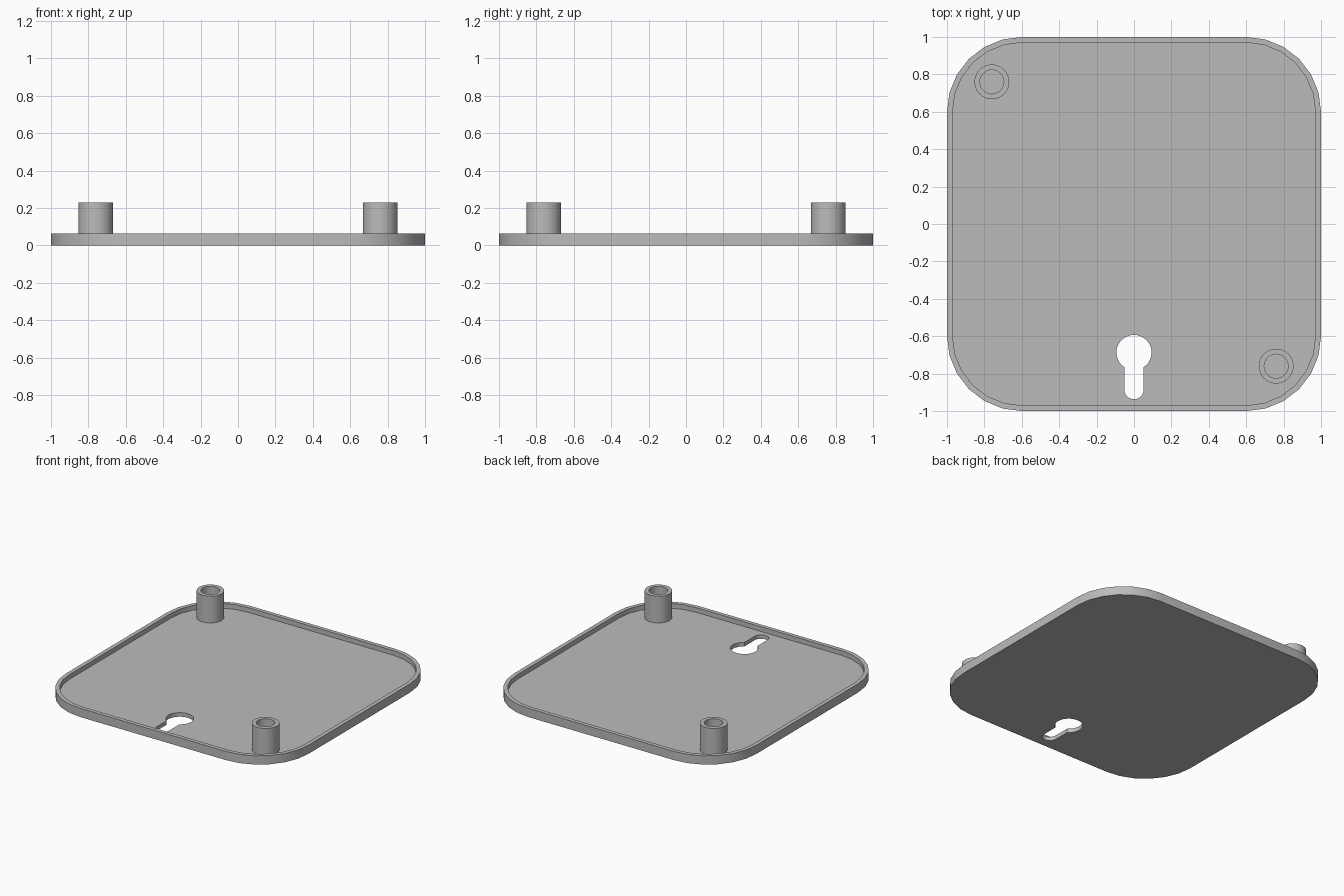
import bpy, bmesh
from math import sin, cos, pi, radians, sqrt, asin

if "Cube" in bpy.data.objects:
    bpy.data.objects.remove(bpy.data.objects["Cube"])

RIM, FLOOR, POST, WALL = 0.065, 0.03, 0.23, 0.03

grey = bpy.data.materials.new("plain grey")
grey.diffuse_color = (0.5, 0.5, 0.5, 1)
grey.use_nodes = True
grey.node_tree.nodes["Principled BSDF"].inputs["Base Color"].default_value = (0.5, 0.5, 0.5, 1)


def arc(cx, cy, r, start, end, steps):
    angles = [start + (end - start) * i / steps for i in range(steps + 1)]
    return [(cx + r * cos(a), cy + r * sin(a)) for a in angles]


def rounded_square(half, r):
    c = half - r
    points = []
    for k, (sx, sy) in enumerate([(1, 1), (-1, 1), (-1, -1), (1, -1)]):
        points += arc(sx * c, sy * c, r, k * pi / 2, (k + 1) * pi / 2, 6)
    return points


def keyhole(cy, r, slot_y, slot_r):
    # round head joined to a narrower slot with a round end
    a = asin(slot_r / r)
    return (arc(0, cy, r, -pi / 2 + a, 1.5 * pi - a, 28)
            + arc(0, slot_y, slot_r, pi, 2 * pi, 12))


def ring(bm, points, z):
    verts = [bm.verts.new((x, y, z)) for x, y in points]
    edges = [bm.edges.new((v, verts[i - 1])) for i, v in enumerate(verts)]
    return verts, edges


def bridge(bm, a, b):
    for i in range(len(a[0])):
        bm.faces.new((a[0][i - 1], a[0][i], b[0][i], b[0][i - 1]))


def finish(bm, name):
    bmesh.ops.recalc_face_normals(bm, faces=bm.faces[:])
    mesh = bpy.data.meshes.new(name)
    bm.to_mesh(mesh)
    bm.free()
    mesh.materials.append(grey)
    obj = bpy.data.objects.new(name, mesh)
    bpy.context.collection.objects.link(obj)
    bpy.ops.object.select_all(action="DESELECT")
    obj.select_set(True)
    bpy.context.view_layer.objects.active = obj
    bpy.ops.object.shade_smooth_by_angle(angle=radians(30))
    return obj


# Shallow tray with a raised rim and a hanging keyhole
bm = bmesh.new()
outer, inner = rounded_square(1, 0.4), rounded_square(1 - WALL, 0.4 - WALL)
slot = keyhole(-0.687, 0.094, -0.885, 0.052)
walls = [ring(bm, outer, 0), ring(bm, outer, RIM), ring(bm, inner, RIM), ring(bm, inner, FLOOR)]
hole = [ring(bm, slot, 0), ring(bm, slot, FLOOR)]
for a, b in zip(walls, walls[1:]):
    bridge(bm, a, b)
bridge(bm, *hole)
for border, opening in ((walls[0], hole[0]), (walls[3], hole[1])):
    bmesh.ops.triangle_fill(bm, use_beauty=True, edges=border[1] + opening[1])
finish(bm, "tray")

# Two hollow screw posts in opposite corners
for name, x, y in (("left_front_post", 0.76, -0.76), ("right_back_post", -0.76, 0.76)):
    bm = bmesh.new()
    shell = arc(x, y, 0.093, 0, 2 * pi, 32)[:-1]
    bore = arc(x, y, 0.064, 0, 2 * pi, 32)[:-1]
    rings = [ring(bm, shell, FLOOR), ring(bm, shell, POST), ring(bm, bore, POST), ring(bm, bore, FLOOR)]
    for a, b in zip(rings, rings[1:] + rings[:1]):
        bridge(bm, a, b)
    finish(bm, name)
